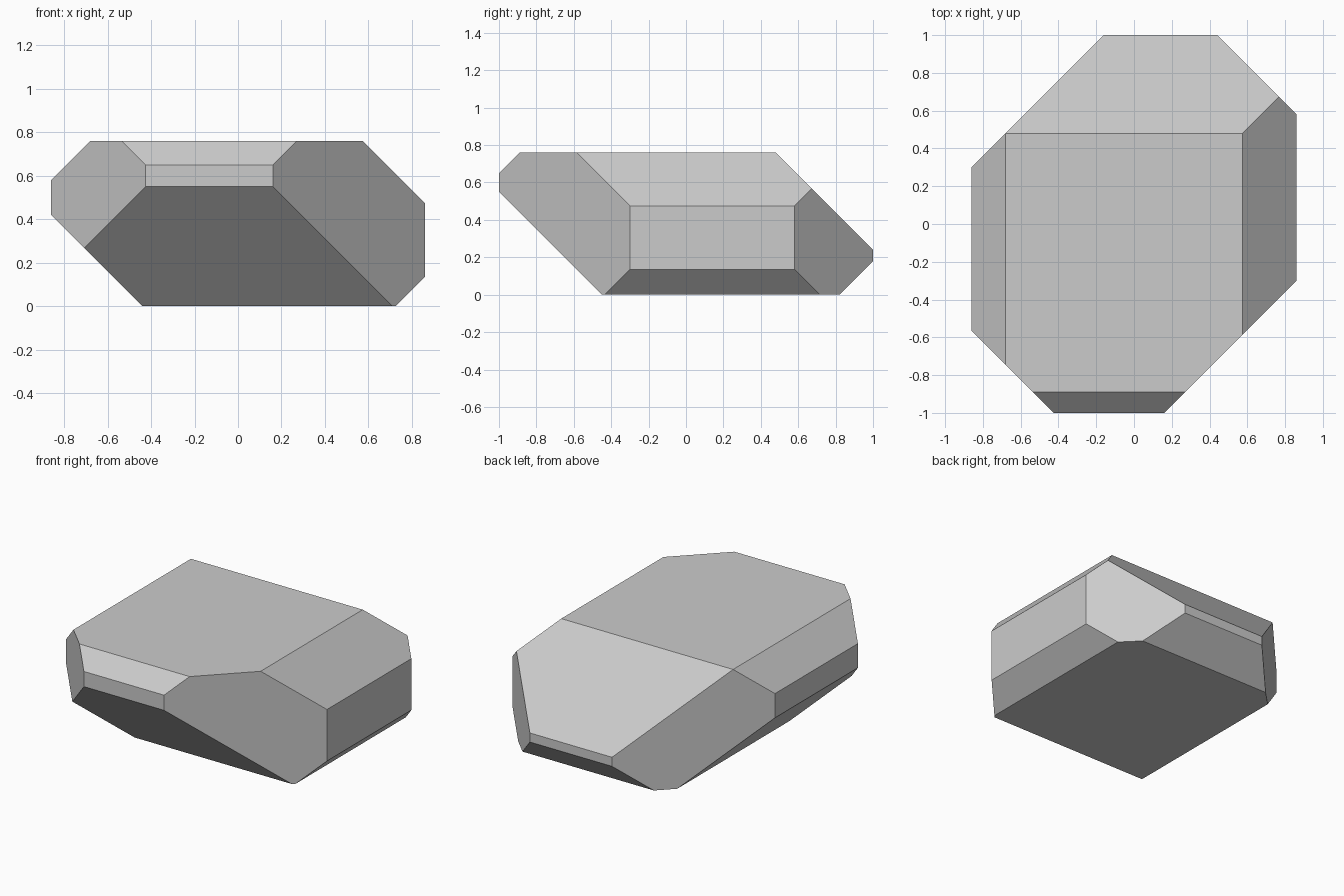
import bpy, bmesh
from mathutils import Vector

if "Cube" in bpy.data.objects:
    bpy.data.objects.remove(bpy.data.objects["Cube"])

# Rock: a block whose edges are sliced off by 45-degree planes
HALF_X, HALF_Y, HEIGHT = 0.86, 1.0, 0.76

# outward direction and distance (direction . point = distance)
CUTS = [
    ((1, 1, 0), 1.44), ((-1, -1, 0), 1.425), ((1, -1, 0), 1.16), ((-1, 1, 0), 1.16),
    ((1, 0, 1), 1.335), ((1, 0, -1), 0.725), ((-1, 0, -1), 0.44), ((-1, 0, 1), 1.44),
    ((0, 1, 1), 1.24), ((0, 1, -1), 0.82), ((0, -1, -1), 0.45), ((0, -1, 1), 1.65),
]


def slice_off(bm, direction, distance):
    """Remove everything beyond the plane and cap the opening."""
    n = Vector(direction)
    cut = bmesh.ops.bisect_plane(
        bm, geom=bm.verts[:] + bm.edges[:] + bm.faces[:], dist=1e-5,
        plane_co=n * (distance / n.length_squared), plane_no=n, clear_outer=True)
    rim = [e for e in bm.edges if e.is_boundary]
    if rim:
        bmesh.ops.edgeloop_fill(bm, edges=rim)


# Starting block
bm = bmesh.new()
bmesh.ops.create_cube(bm, size=1)
for v in bm.verts:
    v.co = (v.co.x * 2 * HALF_X, v.co.y * 2 * HALF_Y, (v.co.z + 0.5) * HEIGHT)

# Chamfer facets
for direction, distance in CUTS:
    slice_off(bm, direction, distance)
bmesh.ops.recalc_face_normals(bm, faces=bm.faces[:])

mesh = bpy.data.meshes.new("rock")
bm.to_mesh(mesh)
bm.free()
rock = bpy.data.objects.new("rock", mesh)
bpy.context.collection.objects.link(rock)
